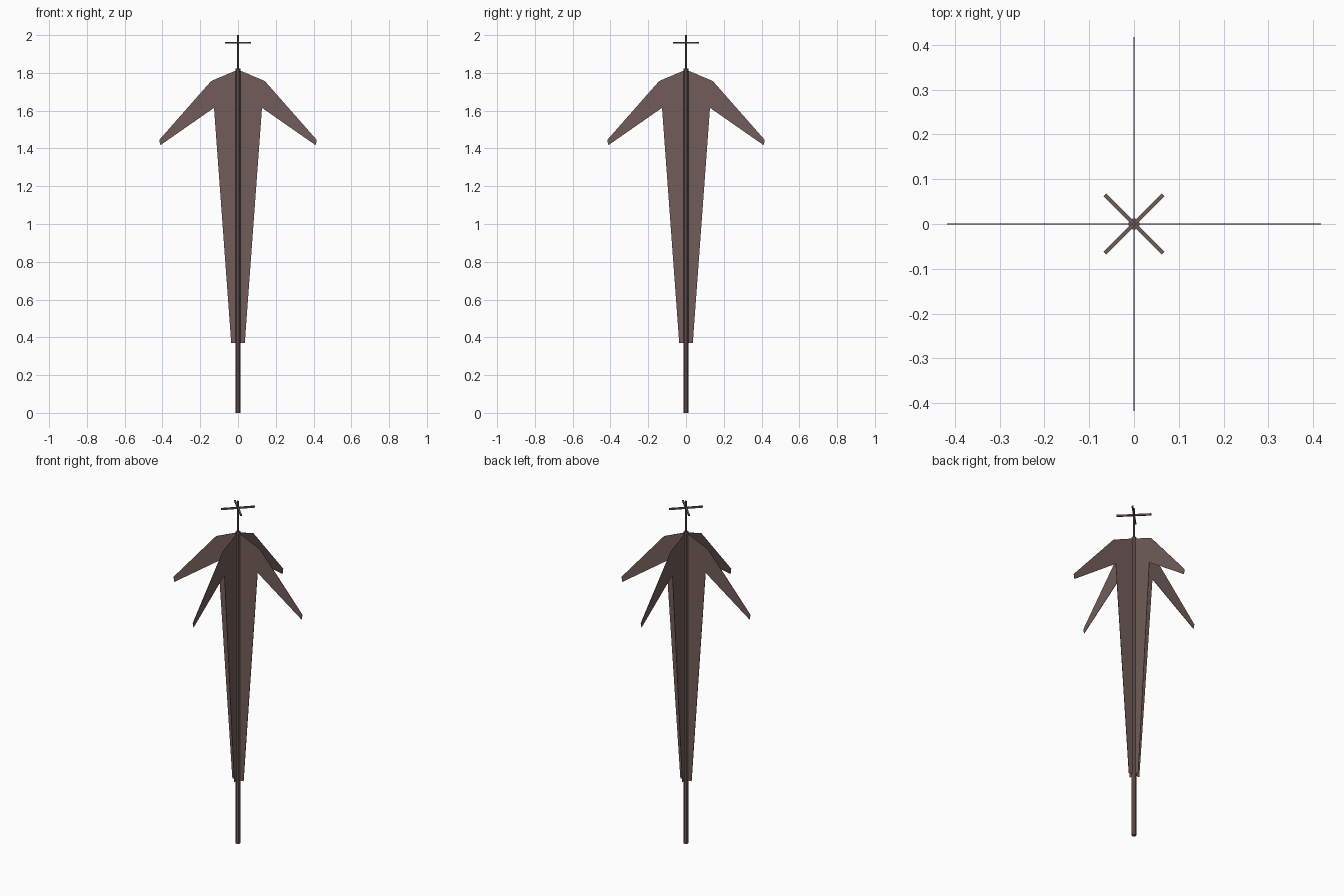
import bpy, bmesh, math
from mathutils import Matrix

if "Cube" in bpy.data.objects:
    bpy.data.objects.remove(bpy.data.objects["Cube"])

mat = bpy.data.materials.new("dusty brown")
mat.diffuse_color = (0.165, 0.108, 0.099, 1)
mat.use_nodes = True
mat.node_tree.nodes["Principled BSDF"].inputs["Base Color"].default_value = mat.diffuse_color


def add_object(name, bm):
    bmesh.ops.recalc_face_normals(bm, faces=bm.faces)
    mesh = bpy.data.meshes.new(name)
    bm.to_mesh(mesh)
    bm.free()
    mesh.materials.append(mat)
    ob = bpy.data.objects.new(name, mesh)
    bpy.context.collection.objects.link(ob)
    return ob


def rod(name, r1, r2, z0, z1, sides=8):
    bm = bmesh.new()
    bmesh.ops.create_cone(bm, cap_ends=True, segments=sides, radius1=r1, radius2=r2,
                          depth=z1 - z0, matrix=Matrix.Translation((0, 0, (z0 + z1) / 2)))
    return add_object(name, bm)


# Central pole and thin spike above it
rod("pole", 0.013, 0.013, 0, 1.822)
rod("top_spike", 0.005, 0.005, 1.82, 2.0)

# Four thin folded cloth fins around the pole
T = 0.001
profile = [(0, 0.37), (0.036, 0.37), (0.127, 1.615), (0.411, 1.417),
           (0.417, 1.445), (0.142, 1.757), (0, 1.817)]
for i in range(4):
    bm = bmesh.new()
    face = bm.faces.new([bm.verts.new((x, -T, z)) for x, z in profile])
    ext = bmesh.ops.extrude_face_region(bm, geom=[face])
    moved = [v for v in ext["geom"] if isinstance(v, bmesh.types.BMVert)]
    bmesh.ops.translate(bm, verts=moved, vec=(0, 2 * T, 0))
    bm.transform(Matrix.Rotation(i * math.pi / 2, 4, 'Z'))
    add_object(f"cloth_fin_{i + 1}", bm)

# Diagonal crossbars near the tip
for i in range(2):
    bm = bmesh.new()
    bmesh.ops.create_cube(bm, size=1, matrix=Matrix.Translation((0, 0, 1.96))
                          @ Matrix.Rotation(math.pi / 4 + i * math.pi / 2, 4, 'Z')
                          @ Matrix.Diagonal((0.184, 0.009, 0.009, 1)))
    add_object(f"crossbar_{i + 1}", bm)
